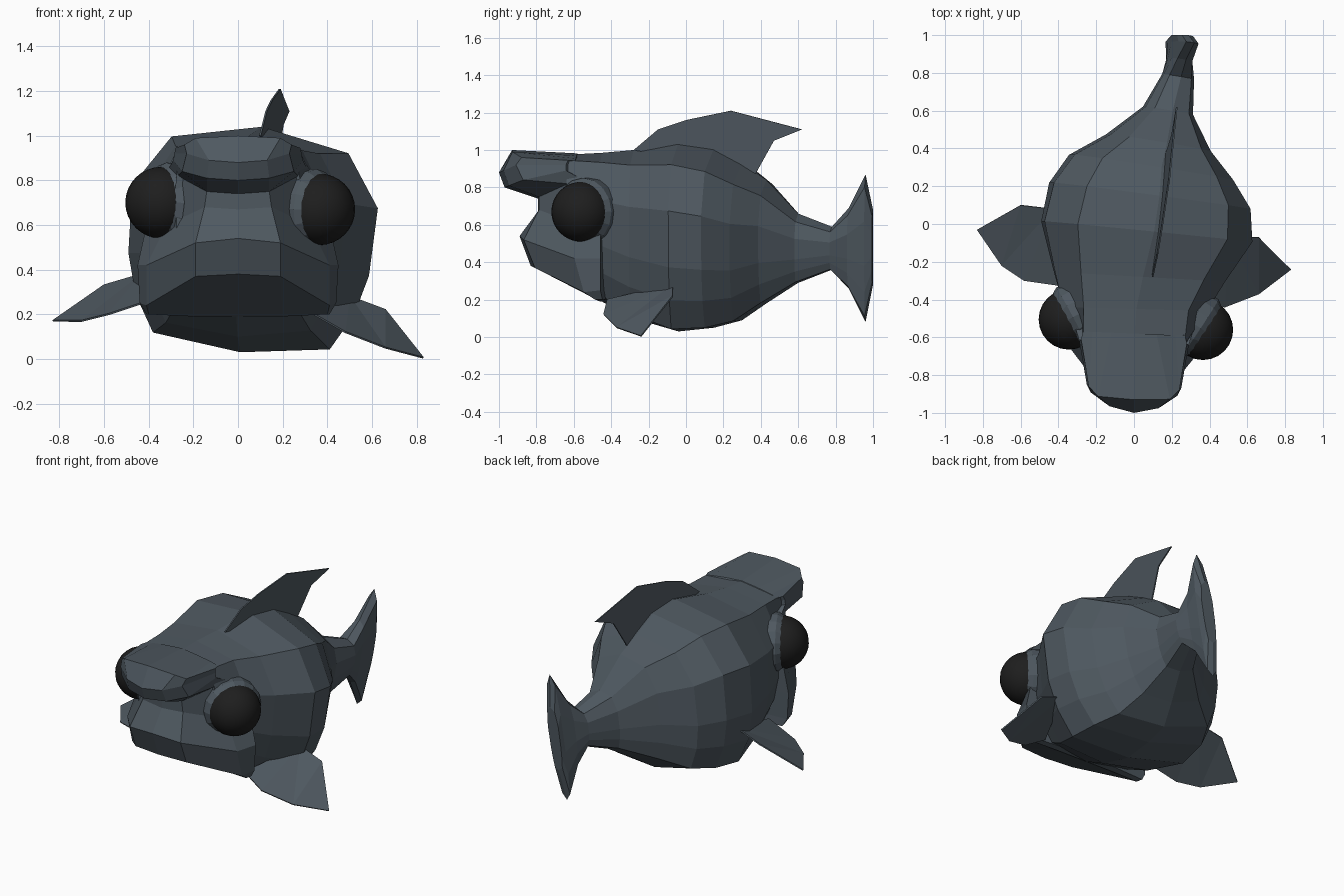
import bpy, bmesh, math
from mathutils import Vector

if "Cube" in bpy.data.objects:
    bpy.data.objects.remove(bpy.data.objects["Cube"])


def material(name, color):
    m = bpy.data.materials.new(name)
    m.diffuse_color = (*color, 1)
    m.use_nodes = True
    m.node_tree.nodes["Principled BSDF"].inputs["Base Color"].default_value = m.diffuse_color
    return m


SKIN = material("slate skin", (0.077, 0.098, 0.117))
EYE = material("eye black", (0.013, 0.013, 0.013))


def finish(bm, name, mat, smooth=False):
    bmesh.ops.recalc_face_normals(bm, faces=bm.faces[:])
    for f in bm.faces:
        f.smooth = smooth
    me = bpy.data.meshes.new(name)
    bm.to_mesh(me)
    bm.free()
    me.materials.append(mat)
    ob = bpy.data.objects.new(name, me)
    bpy.context.collection.objects.link(ob)
    return ob


# Body and tail fin: one loft, bent and rolled progressively towards +x
# y, centre x, half width, top z, bottom z, back ridge (width, height) ratios
STATIONS = [
    (-0.64, 0.00, 0.28, 0.975, 0.32, 0.95, 0.955),
    (-0.45, 0.00, 0.38, 0.985, 0.19, 0.73, 0.945),
    (-0.28, 0.02, 0.45, 1.00, 0.10, 0.72, 0.93),
    (-0.04, 0.055, 0.55, 1.04, 0.03, 0.72, 0.92),
    (0.15, 0.07, 0.52, 1.01, 0.05, 0.72, 0.92),
    (0.30, 0.08, 0.42, 0.93, 0.09, 0.72, 0.92),
    (0.43, 0.12, 0.265, 0.84, 0.18, 0.72, 0.92),
    (0.60, 0.18, 0.125, 0.66, 0.29, 0.72, 0.92),
    (0.78, 0.235, 0.08, 0.59, 0.36, 0.72, 0.92),
    (0.87, 0.245, 0.055, 0.69, 0.26, 0.72, 0.92),
    (0.96, 0.26, 0.045, 0.87, 0.08, 0.72, 0.92),
    (1.00, 0.26, 0.04, 0.68, 0.28, 0.72, 0.92)]

bm = bmesh.new()
rings = []
for y, cx, w, zt, zb, rw, rz in STATIONS:
    half = [(rw, rz), (1.0, 0.69), (0.98, 0.39), (0.89, 0.21), (0.72, 0.05)]
    section = [(0, 1)] + half + [(0, 0)] + [(-a, b) for a, b in reversed(half)]
    roll = min(max((y + 0.6) * 0.17, 0), 0.16)
    ring = []
    for a, b in section:
        dx, z = a * w, zb + b * (zt - zb)
        ring.append(bm.verts.new((cx + dx + roll * (z - 0.5),
                                  min(y - 1.05 * roll * dx, 1.0),
                                  z - roll * dx)))
    rings.append(ring)
n = len(rings[0])
for r0, r1 in zip(rings, rings[1:]):
    for i in range(n):
        j = (i + 1) % n
        bm.faces.new((r0[i], r0[j], r1[j], r1[i]))
bm.faces.new(rings[0])
bm.faces.new(rings[-1])
finish(bm, "body_and_tail", SKIN)

# Head: mirrored grid; rows go chin to crown, columns centre to cheek edge
HEAD = [
    ((0, -.45, .19), (.20, -.45, .19), (.40, -.47, .20), (.41, -.43, .20)),
    ((0, -.83, .38), (.19, -.80, .37), (.41, -.53, .24), (.44, -.44, .25)),
    ((0, -.89, .54), (.19, -.86, .52), (.41, -.58, .42), (.45, -.44, .42)),
    ((0, -.79, .67), (.15, -.78, .68), (.32, -.56, .60), (.41, -.44, .60)),
    ((0, -.79, .74), (.14, -.78, .75), (.27, -.62, .82), (.34, -.46, .80)),
    ((0, -.97, .80), (.14, -.94, .81), (.25, -.86, .84), (.29, -.63, .89)),
    ((0, -1.0, .88), (.13, -.97, .89), (.23, -.90, .92), (.285, -.63, .92)),
    ((0, -.93, 1.0), (.19, -.92, .99), (.24, -.87, .96), (.28, -.62, .945)),
    ((0, -.58, .982), (.12, -.58, .97), (.22, -.58, .955), (.27, -.58, .945))]
bm = bmesh.new()
for side in (1, -1):
    grid = []
    for row in HEAD:
        # last column closes the back of the head inside the body
        pts = list(row) + [(0, -0.40, min(row[3][2], 0.8))]
        grid.append([bm.verts.new((side * x, y - 0.04 * side * x, z)) for x, y, z in pts])
    for a, b in zip(grid, grid[1:]):
        for i in range(4):
            bm.faces.new((a[i], a[i + 1], b[i + 1], b[i]))
bmesh.ops.remove_doubles(bm, verts=bm.verts[:], dist=0.0005)
bmesh.ops.holes_fill(bm, edges=[e for e in bm.edges if e.is_boundary], sides=0)
finish(bm, "head", SKIN)

# Eyes with short tapered sockets
for name, pos, axis in (("right", (.365, -.56, .67), (.83, -.55, -.03)),
                        ("left", (-.345, -.505, .70), (-.88, -.47, .03))):
    pos, axis = Vector(pos), Vector(axis).normalized()
    turn = axis.to_track_quat('Z', 'Y').to_matrix().to_4x4()
    bm = bmesh.new()
    bmesh.ops.create_uvsphere(bm, u_segments=24, v_segments=16, radius=0.16)
    eye = finish(bm, name + "_eye", EYE, True)
    eye.location = pos
    bm = bmesh.new()
    loops = []
    for r, h in ((0.14, -0.14), (0.18, -0.08), (0.18, -0.02), (0.16, 0.01)):
        loops.append([bm.verts.new(turn @ Vector((r * math.cos(k * math.tau / 16),
                                                  r * math.sin(k * math.tau / 16), h)))
                      for k in range(16)])
    for a, b in zip(loops, loops[1:]):
        for i in range(16):
            j = (i + 1) % 16
            bm.faces.new((a[i], a[j], b[j], b[i]))
    bm.faces.new(loops[0])
    bm.faces.new(loops[-1])
    socket = finish(bm, name + "_eye_socket", SKIN)
    socket.location = pos


# Thin fins from outlines
def fin(name, pts):
    bm = bmesh.new()
    f = bm.faces.new([bm.verts.new(p) for p in pts])
    bmesh.ops.triangulate(bm, faces=[f])
    ob = finish(bm, name, SKIN)
    mod = ob.modifiers.new("thickness", 'SOLIDIFY')
    mod.thickness = 0.008
    mod.offset = 0


fin("right_pectoral_fin", [(.34, -.42, .20), (.48, -.44, .12), (.66, -.37, .05),
                           (.83, -.24, .005), (.66, -.07, .22), (.50, -.07, .28)])
fin("left_pectoral_fin", [(-.37, -.33, .27), (-.58, -.30, .20), (-.70, -.22, .17),
                          (-.83, -.03, .17), (-.60, .10, .33), (-.43, .08, .38)])
DORSAL = [(-.28, 1.0), (-.15, 1.11), (0, 1.16), (.24, 1.21), (.62, 1.11),
          (.47, 1.05), (.37, .87), (.30, .82), (0, .95)]
fin("dorsal_fin", [(0.135 + 0.13 * y + 0.1 * (z - 1), y, z) for y, z in DORSAL])
